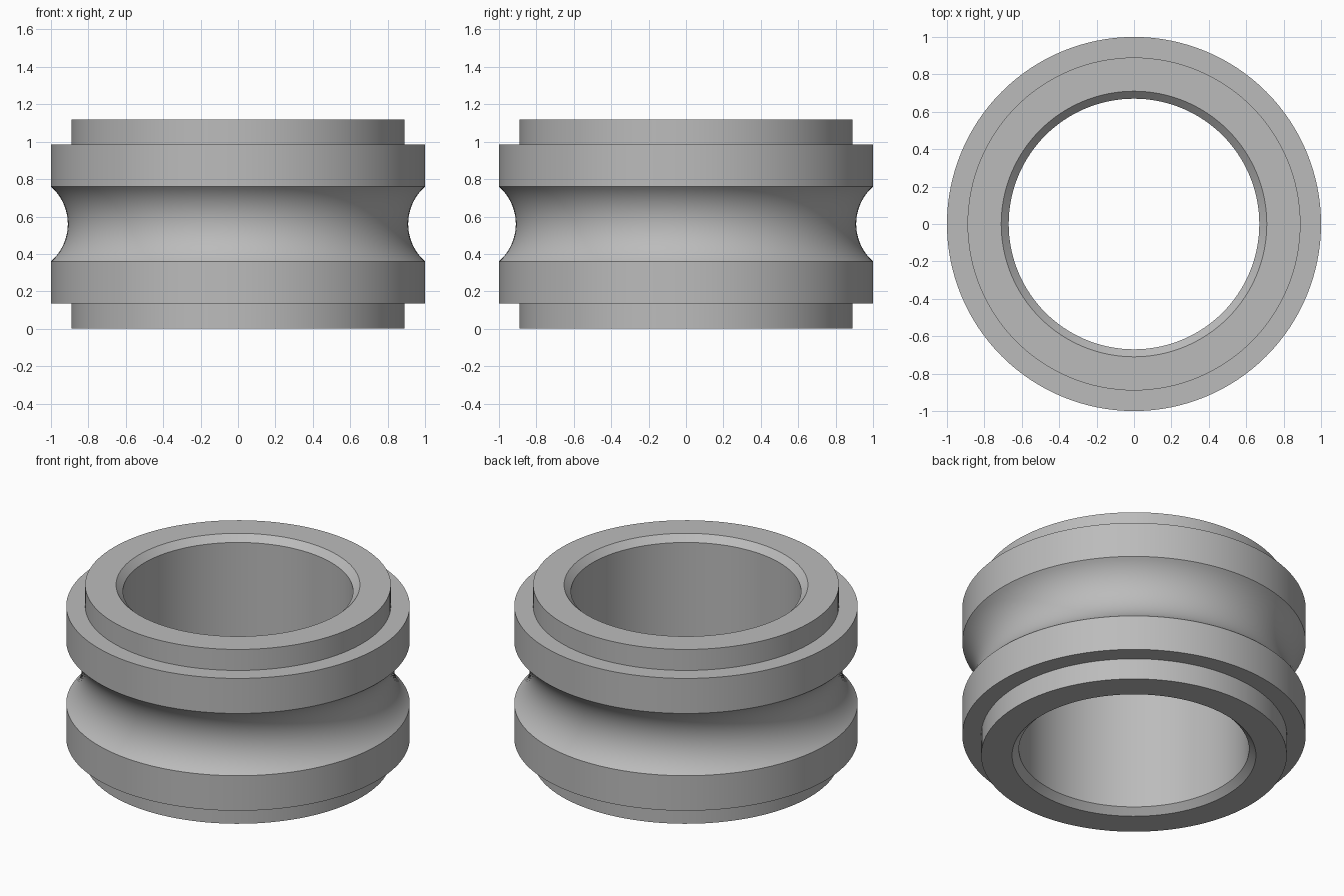
import bpy, bmesh, math

cube = bpy.data.objects.get("Cube")
if cube:
    bpy.data.objects.remove(cube, do_unlink=True)

SEGMENTS = 128
HEIGHT = 1.12
MID = HEIGHT / 2

# Plain grey metal
grey = bpy.data.materials.new("grey metal")
grey.use_nodes = True
colour = (0.5, 0.5, 0.5, 1)
grey.diffuse_color = colour
grey.node_tree.nodes["Principled BSDF"].inputs["Base Color"].default_value = colour

# Lower half of the section: chamfered bore, shoulder step, outer land
lower = [(0.67, 0.04), (0.71, 0), (0.89, 0), (0.89, 0.135), (1, 0.135)]

# Ball groove: circular arc from the land edge to the same edge above
half_width, depth = 0.2, 0.09
radius = (half_width ** 2 + depth ** 2) / (2 * depth)
half_angle = math.asin(half_width / radius)
steps = 24
groove = []
for i in range(steps + 1):
    a = half_angle * (2 * i / steps - 1)
    groove.append((1 - depth + radius * (1 - math.cos(a)),
                   MID + radius * math.sin(a)))

# Mirror the lower half to close the section
upper = [(r, HEIGHT - z) for r, z in reversed(lower)]
section = lower + groove + upper

# Revolve the section around z
bm = bmesh.new()
verts = [bm.verts.new((r, 0, z)) for r, z in section]
edges = [bm.edges.new((v, verts[(i + 1) % len(verts)])) for i, v in enumerate(verts)]
bmesh.ops.spin(bm, geom=verts + edges, cent=(0, 0, 0), axis=(0, 0, 1),
               angle=math.tau, steps=SEGMENTS, use_merge=True)
bmesh.ops.remove_doubles(bm, verts=bm.verts, dist=1e-5)
bmesh.ops.recalc_face_normals(bm, faces=bm.faces)

mesh = bpy.data.meshes.new("inner_bearing_ring")
bm.to_mesh(mesh)
bm.free()
mesh.materials.append(grey)
ring = bpy.data.objects.new("inner_bearing_ring", mesh)
bpy.context.collection.objects.link(ring)

# Smooth curved faces, keep the machined edges sharp
bpy.ops.object.select_all(action='DESELECT')
ring.select_set(True)
bpy.context.view_layer.objects.active = ring
bpy.ops.object.shade_smooth_by_angle(angle=math.radians(30))
